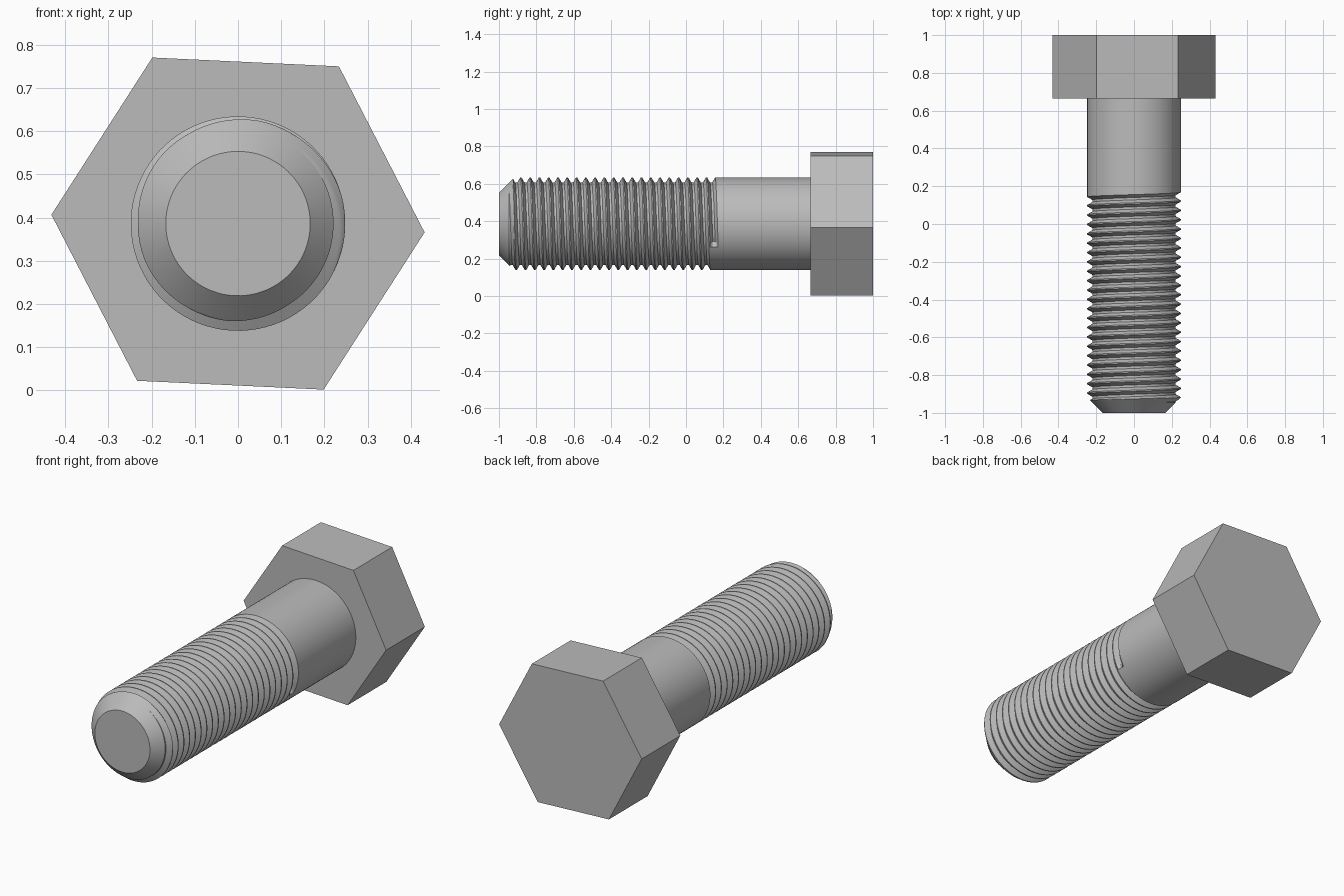
import bpy, bmesh, math
from mathutils import Matrix, Vector

cube = bpy.data.objects.get("Cube")
if cube:
    bpy.data.objects.remove(cube)

AXIS_Z = 0.386        # height of the bolt axis
R = 0.248             # shank radius
PITCH = 0.0496
DEPTH = 0.027
TIP_R = 0.167         # radius of the flat tip
SEG = 80              # columns around the shank
ROWS = 16             # rows per thread turn
END_ANGLE = -0.44     # where the groove runs out
END_Y = 0.15
Y_LOW = -1 + R - DEPTH - TIP_R   # chamfer meets the thread root here
Y_HIGH = 0.18

steel = bpy.data.materials.new("steel_grey")
steel.use_nodes = True
grey = (0.5, 0.5, 0.5, 1)
steel.diffuse_color = grey
steel.node_tree.nodes["Principled BSDF"].inputs["Base Color"].default_value = grey


def finish(bm, name, smooth):
    bmesh.ops.remove_doubles(bm, verts=bm.verts, dist=0.00005)
    bmesh.ops.recalc_face_normals(bm, faces=bm.faces)
    mesh = bpy.data.meshes.new(name)
    bm.to_mesh(mesh)
    bm.free()
    obj = bpy.data.objects.new(name, mesh)
    bpy.context.collection.objects.link(obj)
    mesh.materials.append(steel)
    if smooth:
        bpy.ops.object.select_all(action='DESELECT')
        obj.select_set(True)
        bpy.context.view_layer.objects.active = obj
        bpy.ops.object.shade_smooth_by_angle(angle=math.radians(25))
    return obj


def angle(i):
    return END_ANGLE + math.tau * i / SEG


def point(i, y, r):
    return Vector((r * math.cos(angle(i)), y, AXIS_Z + r * math.sin(angle(i))))


def ring(bm, y, r):
    return [bm.verts.new(point(i, y, r)) for i in range(SEG)]


def bridge(bm, a, b):
    for i in range(SEG):
        k = (i + 1) % SEG
        bm.faces.new((a[i], a[k], b[k], b[i]))


def groove(phase):
    # flat crest, straight flanks, flat root; the groove centre is phase 0
    d = abs((phase + 0.5) % 1 - 0.5)
    return DEPTH * min(1, max(0, (7 / 16 - d) / (5 / 16)))


# Threaded shank: rows follow the helix and close one turn further on
bm = bmesh.new()
turns = math.ceil((END_Y - Y_LOW) / PITCH) + 1
first, last = -turns * ROWS, 3 * ROWS
grid = {}
for j in range(first, last + 1):
    for i in range(SEG):
        y = END_Y + PITCH * (j / ROWS - i / SEG)
        r = R - (groove(j / ROWS) if j <= ROWS // 2 else 0)
        y = min(max(y, Y_LOW), Y_HIGH)
        r = min(r, TIP_R + y + 1)
        grid[i, j] = bm.verts.new(point(i, y, r))
for j in range(first, last):
    for i in range(SEG):
        nxt, drop = ((i + 1, 0) if i < SEG - 1 else (0, ROWS))
        if j - drop < first:
            continue
        quad = [grid[i, j], grid[nxt, j - drop],
                grid[nxt, j + 1 - drop], grid[i, j + 1]]
        if max(v.co.y for v in quad) - min(v.co.y for v in quad) > 1e-6:
            corners = []
            for v in quad:
                if all((v.co - c.co).length > 0.00005 for c in corners):
                    corners.append(v)
            if len(corners) > 2:
                bm.faces.new(corners)

# Chamfered tip and plain shank
tip = ring(bm, -1, TIP_R)
bm.faces.new(tip)
bridge(bm, tip, ring(bm, Y_LOW, R - DEPTH))
bridge(bm, ring(bm, Y_HIGH, R), ring(bm, 0.67, R))
bmesh.ops.delete(bm, geom=[v for v in bm.verts if not v.link_faces], context='VERTS')
finish(bm, "threaded_shank", True)

# Hexagonal head
bm = bmesh.new()
bmesh.ops.create_cone(bm, cap_ends=True, segments=6, radius1=0.432,
                      radius2=0.432, depth=0.335)
turn = Matrix.Rotation(math.radians(90), 4, 'X') @ Matrix.Rotation(math.radians(2.7), 4, 'Z')
# bring one corner onto the x axis before tilting
corner = max((v.co for v in bm.verts), key=lambda c: c.x)
align = Matrix.Rotation(-math.atan2(corner.y, corner.x), 4, 'Z')
tilt = Matrix.Rotation(math.radians(-2.7), 4, 'Z')
place = Matrix.Translation((0, 0.8325, AXIS_Z)) @ Matrix.Rotation(math.radians(90), 4, 'X')
bmesh.ops.transform(bm, matrix=place @ tilt @ align, verts=bm.verts)
finish(bm, "hex_head", False)
